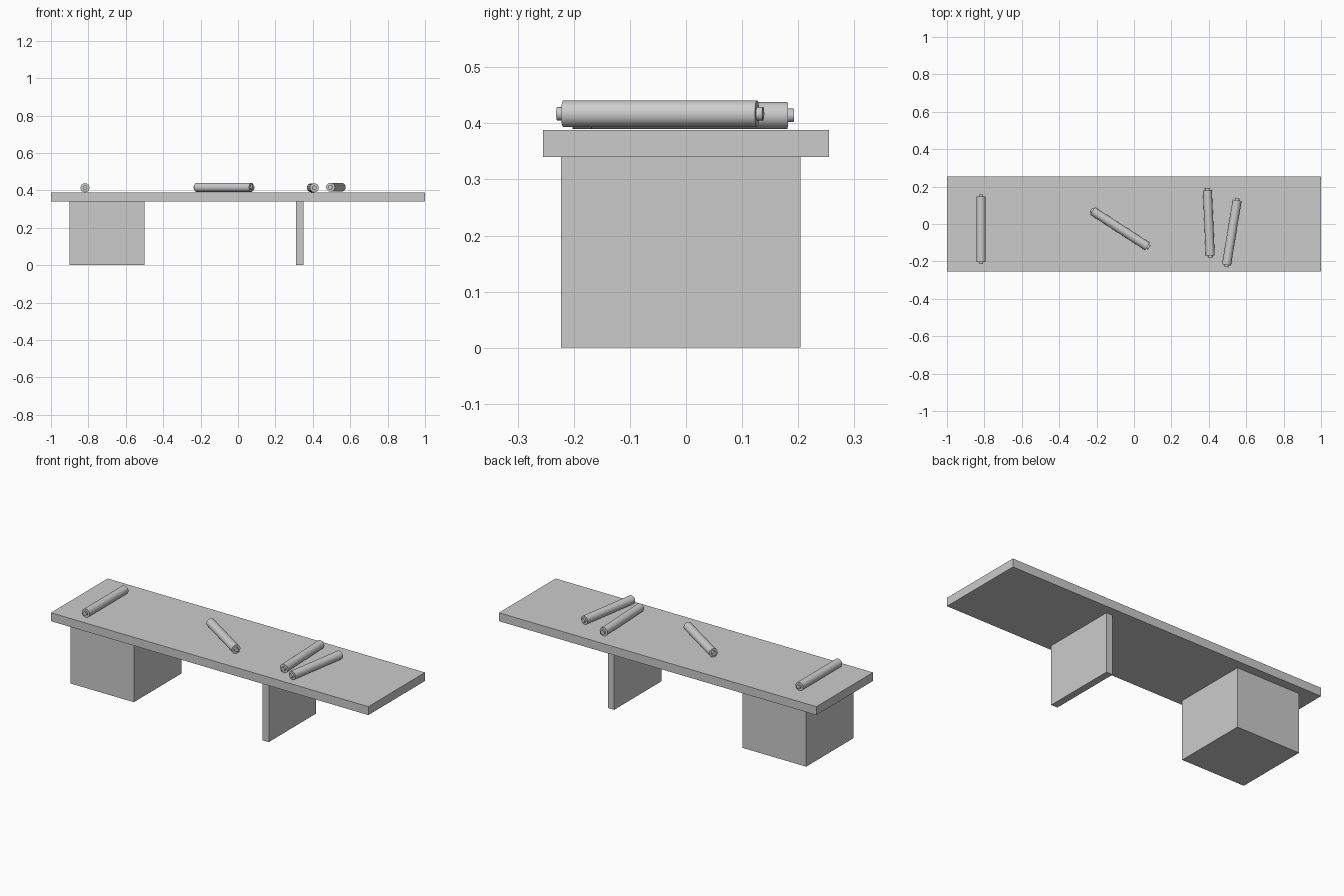
import bpy, bmesh, math
from mathutils import Matrix

if "Cube" in bpy.data.objects:
    bpy.data.objects.remove(bpy.data.objects["Cube"])


def box(name, x, y, z):
    bm = bmesh.new()
    size = Matrix.Diagonal((x[1] - x[0], y[1] - y[0], z[1] - z[0], 1))
    mid = Matrix.Translation([(a + b) / 2 for a, b in (x, y, z)])
    bmesh.ops.create_cube(bm, size=1, matrix=mid @ size)
    me = bpy.data.meshes.new(name)
    bm.to_mesh(me)
    bm.free()
    ob = bpy.data.objects.new(name, me)
    bpy.context.collection.objects.link(ob)
    return ob


def roll(name, location, angle, sides=32):
    # stepped profile (radius, position along the axis), spun around the axis
    half = [(0.024, 0.175), (0.012, 0.175), (0.012, 0.186)]
    profile = [(r, -z) for r, z in reversed(half)] + half
    bm = bmesh.new()
    rings = [[bm.verts.new((r * math.cos(i * math.tau / sides), z,
                            r * math.sin(i * math.tau / sides)))
              for i in range(sides)] for r, z in profile]
    for a, b in zip(rings, rings[1:]):
        for i in range(sides):
            j = (i + 1) % sides
            bm.faces.new((a[i], a[j], b[j], b[i]))
    bm.faces.new(rings[0])
    bm.faces.new(rings[-1])
    bmesh.ops.recalc_face_normals(bm, faces=bm.faces)
    me = bpy.data.meshes.new(name)
    bm.to_mesh(me)
    bm.free()
    ob = bpy.data.objects.new(name, me)
    bpy.context.collection.objects.link(ob)
    ob.location = location
    ob.rotation_euler.z = math.radians(angle)
    bpy.ops.object.select_all(action='DESELECT')
    ob.select_set(True)
    bpy.context.view_layer.objects.active = ob
    bpy.ops.object.shade_smooth_by_angle(angle=math.radians(30))


# table top and its two supports
box("table_top", (-1, 1), (-0.255, 0.255), (0.34, 0.388))
box("cabinet_base", (-0.9, -0.5), (-0.223, 0.204), (0, 0.34))
box("panel_leg", (0.31, 0.35), (-0.223, 0.204), (0, 0.34))

# loose rolls with a thin core poking out of each end
roll("roll_left", (-0.818, -0.027, 0.414), 0)
roll("roll_middle", (-0.075, -0.025, 0.416), 57)
roll("roll_right_inner", (0.4, 0.006, 0.414), 2.5)
roll("roll_right_outer", (0.523, -0.046, 0.417), -9.3)
